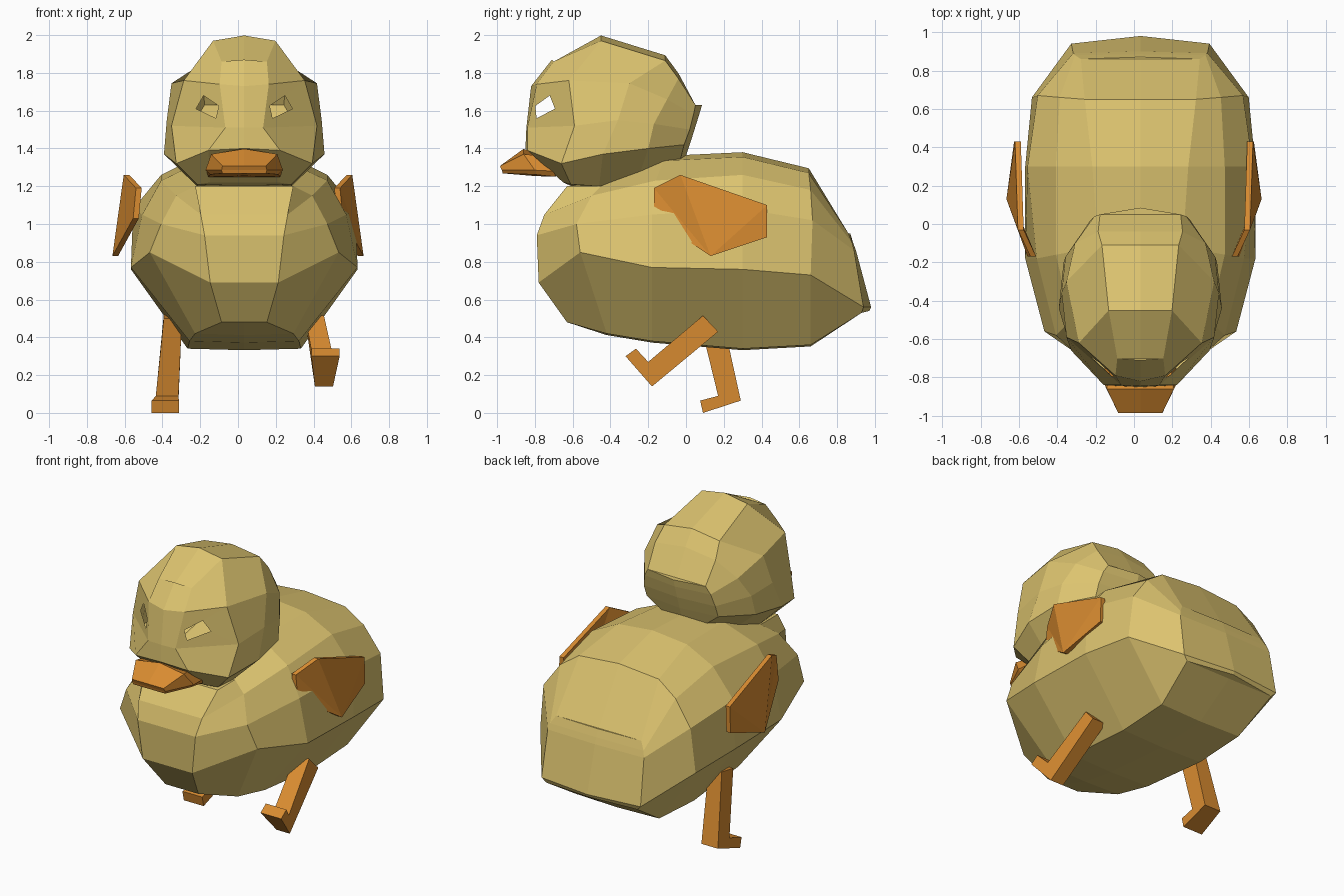
import bpy, bmesh, math
from mathutils import Vector

if "Cube" in bpy.data.objects:
    bpy.data.objects.remove(bpy.data.objects["Cube"])

CX = 0.033  # symmetry plane of the body and head


def material(name, rgb):
    m = bpy.data.materials.new(name)
    m.diffuse_color = (*rgb, 1)
    m.use_nodes = True
    m.node_tree.nodes["Principled BSDF"].inputs["Base Color"].default_value = m.diffuse_color
    return m


DOWN = material("down_yellow", (0.72, 0.55, 0.16))
ORANGE = material("orange", (0.69, 0.26, 0.03))


def finish(name, bm, mat):
    bmesh.ops.recalc_face_normals(bm, faces=bm.faces)
    me = bpy.data.meshes.new(name)
    bm.to_mesh(me)
    bm.free()
    me.materials.append(mat)
    ob = bpy.data.objects.new(name, me)
    bpy.context.collection.objects.link(ob)
    return ob


def half_shell(rows, ridge):
    """Skin rows of half-side points, with a raised ridge on the inner rows."""
    bm = bmesh.new()
    grid = []
    for i, row in enumerate(rows):
        (_, yb, zb), (_, yt, zt) = row[0], row[-1]
        inner = 2 <= i < len(rows) - 2
        pts = [(0, yb, zb - 0.008 * inner)] + list(row) + [(0, yt, zt + ridge * inner)]
        grid.append([bm.verts.new(p) for p in pts])
    for a, b in zip(grid, grid[1:]):
        for i in range(len(a) - 1):
            bm.faces.new((a[i], a[i + 1], b[i + 1], b[i]))
    bmesh.ops.remove_doubles(bm, verts=bm.verts, dist=0.0005)
    return bm


def mirror_join(bm):
    geom = bm.verts[:] + bm.edges[:] + bm.faces[:]
    dup = bmesh.ops.duplicate(bm, geom=geom)["geom"]
    for v in dup:
        if isinstance(v, bmesh.types.BMVert):
            v.co.x *= -1
    bmesh.ops.remove_doubles(bm, verts=bm.verts, dist=0.0005)
    bmesh.ops.translate(bm, verts=bm.verts, vec=(CX, 0, 0))


def middle(row):
    return [(0, y, z) for _, y, z in row]


# Body: rows run front to back, points run belly to back
chest = [(.12, -.63, .48), (.18, -.78, .69), (.21, -.79, .94), (.23, -.75, 1.05), (.26, -.63, 1.2)]
rump = [(.33, .93, .53), (.36, .94, .56), (.35, .89, .86), (.34, .88, .90), (.31, .86, .95)]
tail = [(0, .97, .54), (0, .98, .56), (0, .90, .86), (0, .885, .90), (0, .87, .95)]
body = half_shell([
    middle(chest), chest,
    [(.26, -.42, .42), (.50, -.56, .85), (.44, -.58, 1.0), (.36, -.5, 1.15), (.26, -.45, 1.2)],
    [(.29, -.18, .38), (.60, -.18, .77), (.54, -.18, 1.05), (.44, -.16, 1.23), (.22, -.12, 1.335)],
    [(.30, .30, .34), (.60, .30, .76), (.588, .30, 1.08), (.44, .30, 1.26), (.25, .30, 1.355)],
    [(.30, .66, .36), (.565, .66, .73), (.535, .67, 1.02), (.42, .66, 1.18), (.29, .65, 1.27)],
    rump, tail], 0.025)
mirror_join(body)
finish("body", body, DOWN)

# Head: faceted ball with the same row layout
face = [(.18, -.65, 1.22), (.19, -.84, 1.39), (.10, -.84, 1.51), (.13, -.79, 1.74), (.12, -.70, 1.86)]
head = half_shell([
    [(0, -.65, 1.22), (0, -.85, 1.4), (0, -.845, 1.51), (0, -.82, 1.73), (0, -.71, 1.87)],
    face,
    [(.25, -.61, 1.21), (.36, -.66, 1.32), (.385, -.59, 1.52), (.32, -.62, 1.76), (.165, -.45, 1.97)],
    [(.25, -.46, 1.2), (.425, -.44, 1.37), (.41, -.36, 1.55), (.385, -.30, 1.745), (.20, -.11, 1.865)],
    [(.22, -.25, 1.25), (.40, -.20, 1.40), (.39, -.17, 1.53), (.34, -.10, 1.66), (.22, -.04, 1.77)],
    [(.16, -.03, 1.34), (.26, -.01, 1.42), (.26, .02, 1.5), (.24, .04, 1.58), (.21, .05, 1.63)],
    [(0, 0, 1.36), (0, .02, 1.42), (0, .045, 1.5), (0, .07, 1.58), (0, .085, 1.63)]], 0.028)
# Eye opening: inset the cheek facet, shape it, and remove its centre
eye = [(.135, 1.625), (.15, 1.56), (.255, 1.61), (.215, 1.68)]
cheek = min(head.faces, key=lambda f: (f.calc_center_median() - Vector((.235, -.71, 1.63))).length)
head.normal_update()
mid, nor = cheek.calc_center_median(), cheek.normal.copy()
bmesh.ops.inset_individual(head, faces=[cheek], thickness=0.04)


def turn(x, z, cx, cz):
    return math.atan2(z - cz, x - cx)


ring = sorted(cheek.verts, key=lambda v: turn(v.co.x, v.co.z, mid.x, mid.z))
for v, (x, z) in zip(ring, sorted(eye, key=lambda p: turn(*p, .19, 1.62))):
    v.co = (x, mid.y - (nor.x * (x - mid.x) + nor.z * (z - mid.z)) / nor.y, z)
bmesh.ops.delete(head, geom=[cheek], context='FACES')
mirror_join(head)
finish("head", head, DOWN)

# Beak
tip = [(.115, -.97, 1.268), (.12, -.975, 1.285), (.115, -.985, 1.307)]
beak = half_shell([
    middle(tip), tip,
    [(.18, -.80, 1.262), (.205, -.80, 1.285), (.175, -.86, 1.37)],
    [(.19, -.69, 1.25), (.20, -.70, 1.28), (.16, -.77, 1.36)],
    [(0, -.69, 1.25), (0, -.70, 1.28), (0, -.77, 1.37)]], 0.028)
mirror_join(beak)
finish("beak", beak, ORANGE)


def slab(name, left, right, fan=None):
    """Solid between two matching outlines; fan splits the caps from one corner."""
    bm = bmesh.new()
    a = [bm.verts.new(p) for p in left]
    b = [bm.verts.new(p) for p in right]
    n = len(a)
    for cap in (a, b[::-1] if fan is None else b):
        if fan is None:
            bm.faces.new(cap)
        else:
            for k in range(1, n - 1):
                bm.faces.new((cap[fan], cap[(fan + k) % n], cap[(fan + k + 1) % n]))
    for i in range(n):
        j = (i + 1) % n
        bm.faces.new((a[i], b[i], b[j], a[j]))
    return finish(name, bm, ORANGE)


# Wings: tilted plates on both flanks, bulging at the lower corner
wing = [(.54, -.17, 1.19), (.605, -.03, 1.26), (.62, .43, 1.10),
        (.625, .43, .93), (.665, .13, .83), (.555, -.17, 1.03)]
for side, label in ((1, "right_wing"), (-1, "left_wing")):
    slab(label, [(side * x, y, z) for x, y, z in wing],
         [(side * (x - .03), y, z) for x, y, z in wing], fan=4)


# Legs: bent outlines (centre x, half width, y, z), one lifted forward
def leg(name, outline):
    slab(name, [(x - w, y, z) for x, w, y, z in outline],
         [(x + w, y, z) for x, w, y, z in outline])


leg("right_leg", [(.405, .05, .09, .515), (.415, .05, .17, .43), (.455, .048, -.18, .14),
                  (.463, .075, -.32, .30), (.463, .075, -.265, .34), (.455, .055, -.20, .27)])
leg("left_leg", [(-.345, .048, .07, .50), (-.345, .048, .19, .52), (-.375, .06, .29, .065),
                 (-.385, .072, .09, 0), (-.385, .072, .075, .065), (-.375, .06, .17, .09)])
